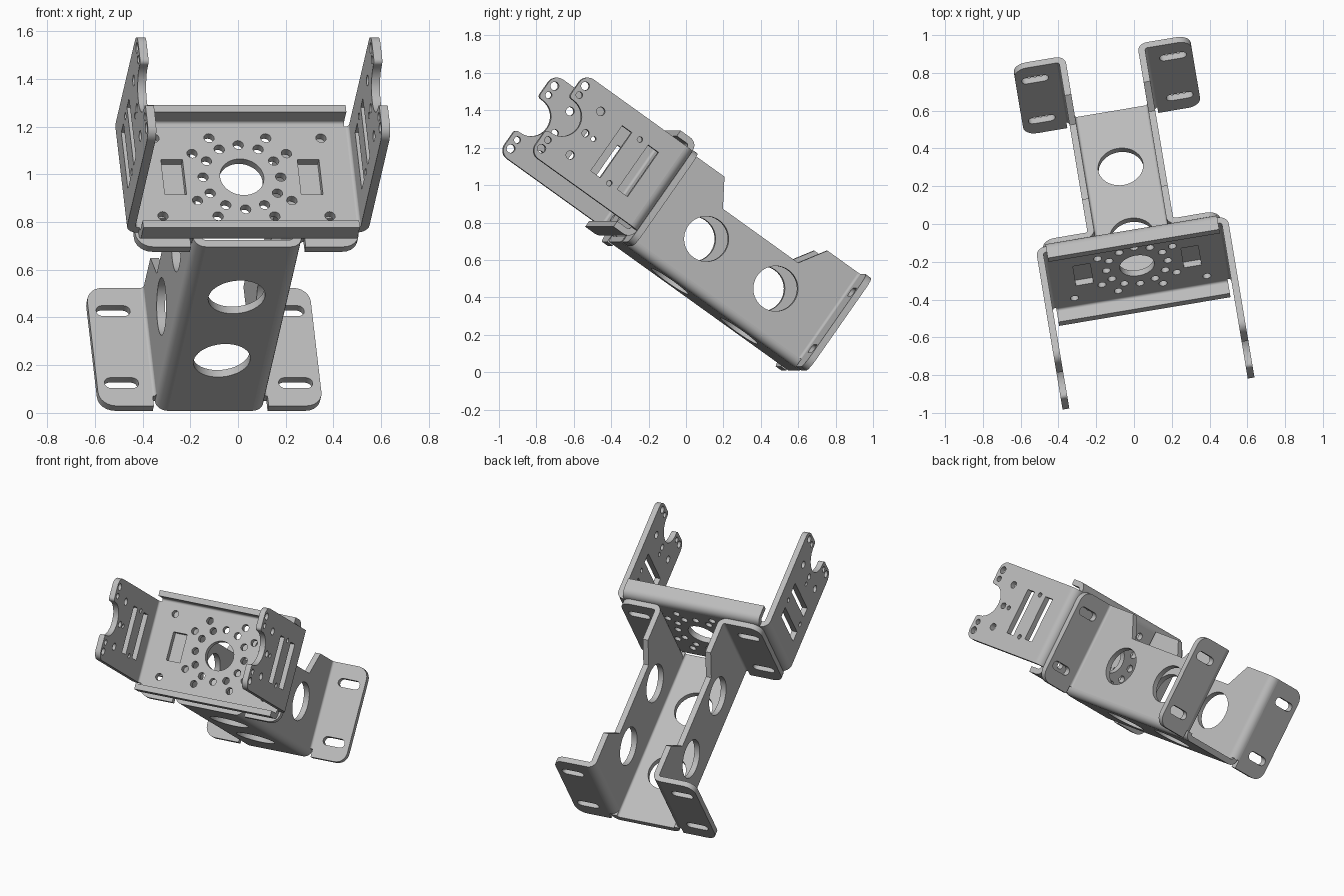
import bpy, bmesh
from math import sin, cos, pi, radians
from mathutils import Vector, Matrix

cube = bpy.data.objects.get("Cube")
if cube:
    bpy.data.objects.remove(cube, do_unlink=True)

grey = bpy.data.materials.new("brushed_grey")
grey.use_nodes = True
colour = (0.5, 0.5, 0.5, 1)
grey.diffuse_color = colour
grey.node_tree.nodes["Principled BSDF"].inputs["Base Color"].default_value = colour

# The brackets are built square, then tilted as a whole
TILT = Matrix.Rotation(radians(9.5), 4, 'Z') @ Matrix.Rotation(radians(-35.3), 4, 'X')
X, Y, Z = Vector((1, 0, 0)), Vector((0, 1, 0)), Vector((0, 0, 1))
CX = -0.02          # centre line of both brackets
T, R = 0.036, 0.05  # sheet thickness, outer bend radius
H = T / 2


def arc(cx, cy, r, start=0, end=2 * pi, n=24):
    return [(cx + r * cos(start + (end - start) * i / n),
             cy + r * sin(start + (end - start) * i / n)) for i in range(n + 1)]


def circle(cx, cy, r, n=24):
    return arc(cx, cy, r, n=n)[:-1]


def slot(cx, cy, length, r):
    d = length / 2 - r
    return arc(cx + d, cy, r, -pi / 2, pi / 2, 8) + arc(cx - d, cy, r, pi / 2, 3 * pi / 2, 8)


def rect(cx, cy, hx, hy):
    return [(cx - hx, cy - hy), (cx + hx, cy - hy), (cx + hx, cy + hy), (cx - hx, cy + hy)]


def rounded(points, radii):
    """Polygon with chosen corners rounded; radii maps corner index to radius."""
    out = []
    for i, p in enumerate(points):
        r = radii.get(i, 0)
        p = Vector(p)
        if not r:
            out.append(p)
            continue
        a = (Vector(points[i - 1]) - p).normalized() * r
        b = (Vector(points[(i + 1) % len(points)]) - p).normalized() * r
        corner = p + a + b
        out += [corner - b * cos(k * pi / 12) - a * sin(k * pi / 12) for k in range(7)]
    return out


def sheet(name, loops, a, b, origin, thickness=T):
    """Flat sheet in the a-b plane: first loop is the outline, the others are holes."""
    curve = bpy.data.curves.new(name, 'CURVE')
    curve.dimensions = '2D'
    curve.fill_mode = 'BOTH'
    curve.extrude = thickness / 2
    for loop in loops:
        spline = curve.splines.new('POLY')
        spline.points.add(len(loop) - 1)
        for point, co in zip(spline.points, loop):
            point.co = (co[0], co[1], 0, 1)
        spline.use_cyclic_u = True
    ob = bpy.data.objects.new(name, curve)
    bpy.context.collection.objects.link(ob)
    bpy.ops.object.select_all(action='DESELECT')
    ob.select_set(True)
    bpy.context.view_layer.objects.active = ob
    bpy.ops.object.convert(target='MESH')
    ob = bpy.context.view_layer.objects.active
    frame = Matrix((a, b, a.cross(b))).transposed().to_4x4()
    frame.translation = Vector(origin) + X * CX
    ob.data.transform(TILT @ frame)
    bm = bmesh.new()
    bm.from_mesh(ob.data)
    bmesh.ops.remove_doubles(bm, verts=bm.verts, dist=0.0001)
    bmesh.ops.recalc_face_normals(bm, faces=bm.faces)
    bm.to_mesh(ob.data)
    bm.free()
    ob.data.materials.clear()
    ob.data.materials.append(grey)
    bpy.ops.object.shade_smooth_by_angle(angle=radians(30))


def bend(name, a, b, origin, length):
    """Quarter-round fold running from direction a to direction b."""
    profile = arc(0, 0, R, 0, pi / 2, 8) + arc(0, 0, R - T, pi / 2, 0, 8)
    sheet(name, [profile], a, b, origin, length)


SIDES = ((-1, "right"), (1, "left"))

# Channel bracket: floor, two cut-away walls and four slotted flanges
MID, L = -0.12, 0.595       # centre and half length
W, F = 0.23, 0.475          # half widths over walls and flanges
LOW, TOP = 0.347, 0.953
holes = [MID - 0.23, MID + 0.23]

sheet("channel_floor", [rect(0, MID, W - R, L)] + [circle(0, y, 0.12, 40) for y in holes],
      X, Y, (0, 0, LOW + H))
for s, side in SIDES:
    bend("floor_bend_" + side, X * s, -Z, (s * (W - R), MID, LOW + R), 2 * L)
    e = L - R
    wall = [(MID - e, LOW + R), (MID + e, LOW + R), (MID + e, TOP), (MID + 0.342, TOP),
            (MID + 0.25, 0.808), (MID - 0.25, 0.808), (MID - 0.342, TOP), (MID - e, TOP)]
    sheet("channel_wall_" + side, [wall] + [circle(y, 0.625, 0.121, 40) for y in holes],
          Y, Z, (s * (W - H), 0, 0))
    for d, end in ((-1, "upper"), (1, "base")):
        inner = W + R - T
        bend(f"{end}_flange_bend_{side}", X * -s, Y * d,
             (s * inner, MID + d * e, (LOW + R + TOP) / 2), TOP - LOW - R)
        outline = rounded([(s * inner, LOW), (s * F, LOW), (s * F, TOP), (s * inner, TOP)],
                          {1: 0.07, 2: 0.07})
        slots = [slot(s * 0.37, 0.65 + k, 0.145, 0.027) for k in (-0.185, 0.185)]
        sheet(f"{end}_flange_{side}", [outline] + slots, X, Z, (0, MID + d * (L - H), 0))

# Cradle bracket: perforated plate
BACK, CZ = MID - L, 0.68
PW, PH = 0.515, 0.315       # half width over arms, half height over lips
LW, AH = 0.46, 0.26         # half width of lips, half height of arms
px, pz = PW - R, PH - R
plate = [(-px, -AH), (-LW, -AH), (-LW, -pz), (LW, -pz), (LW, -AH), (px, -AH),
         (px, AH), (LW, AH), (LW, pz), (-LW, pz), (-LW, AH), (-px, AH)]
cuts = [circle(0, 0, 0.093, 40)]
cuts += [circle(0.165 * cos(k * pi / 6), 0.165 * sin(k * pi / 6), 0.022, 16) for k in range(12)]
for q in range(4):
    for deg in (31, 59):
        ang = q * pi / 2 + radians(deg)
        cuts.append(circle(0.234 * cos(ang), 0.234 * sin(ang), 0.022, 16))
for s in (-1, 1):
    cuts.append(rect(s * 0.29, 0, 0.046, 0.09))
    cuts += [circle(s * 0.355, k, 0.022, 16) for k in (-0.2, 0.2)]
sheet("cradle_plate", [plate] + cuts, X, Z, (0, BACK - H, CZ))

# Cradle lips along the top and bottom of the plate
LIP = -0.83
for s, side in ((-1, "lower"), (1, "upper")):
    bend("lip_bend_" + side, Y, Z * s, (0, BACK - R, CZ + s * pz), 2 * LW)
    sheet("cradle_lip_" + side, [rect(0, (LIP + BACK - R) / 2, LW, (BACK - R - LIP) / 2)],
          X, Y, (0, 0, CZ + s * (PH - H)))

# Cradle arms with notched ends, windows and mounting holes
TIP = -1.435
notch = arc(TIP + 0.03, 0, 0.106, pi / 2, -pi / 2, 16)
ends = [(BACK - R, -AH), (BACK - R, AH), (TIP, AH), (TIP, 0.106)]
ends += notch + [(TIP, -0.106), (TIP, -AH)]
last = len(ends) - 1
arm = rounded(ends, {2: 0.055, 3: 0.02, last - 1: 0.02, last: 0.055})
arm_cuts = [rect(-1.079, 0, 0.032, 0.148), rect(-0.902, 0, 0.034, 0.145),
            circle(-1.25, 0, 0.02, 16), circle(-1.197, 0, 0.014, 16)]
for k in (-1, 1):
    for y, z, r in ((-1.397, 0.205, 0.023), (-1.395, 0.147, 0.018),
                    (-1.25, 0.143, 0.023), (-0.99, 0.143, 0.015)):
        arm_cuts.append(circle(y, k * z, r, 16))
for s, side in SIDES:
    bend("arm_bend_" + side, X * s, Y, (s * px, BACK - R, CZ), 2 * AH)
    sheet("cradle_arm_" + side, [arm] + arm_cuts, Y, Z, (s * (PW - H), 0, CZ))
